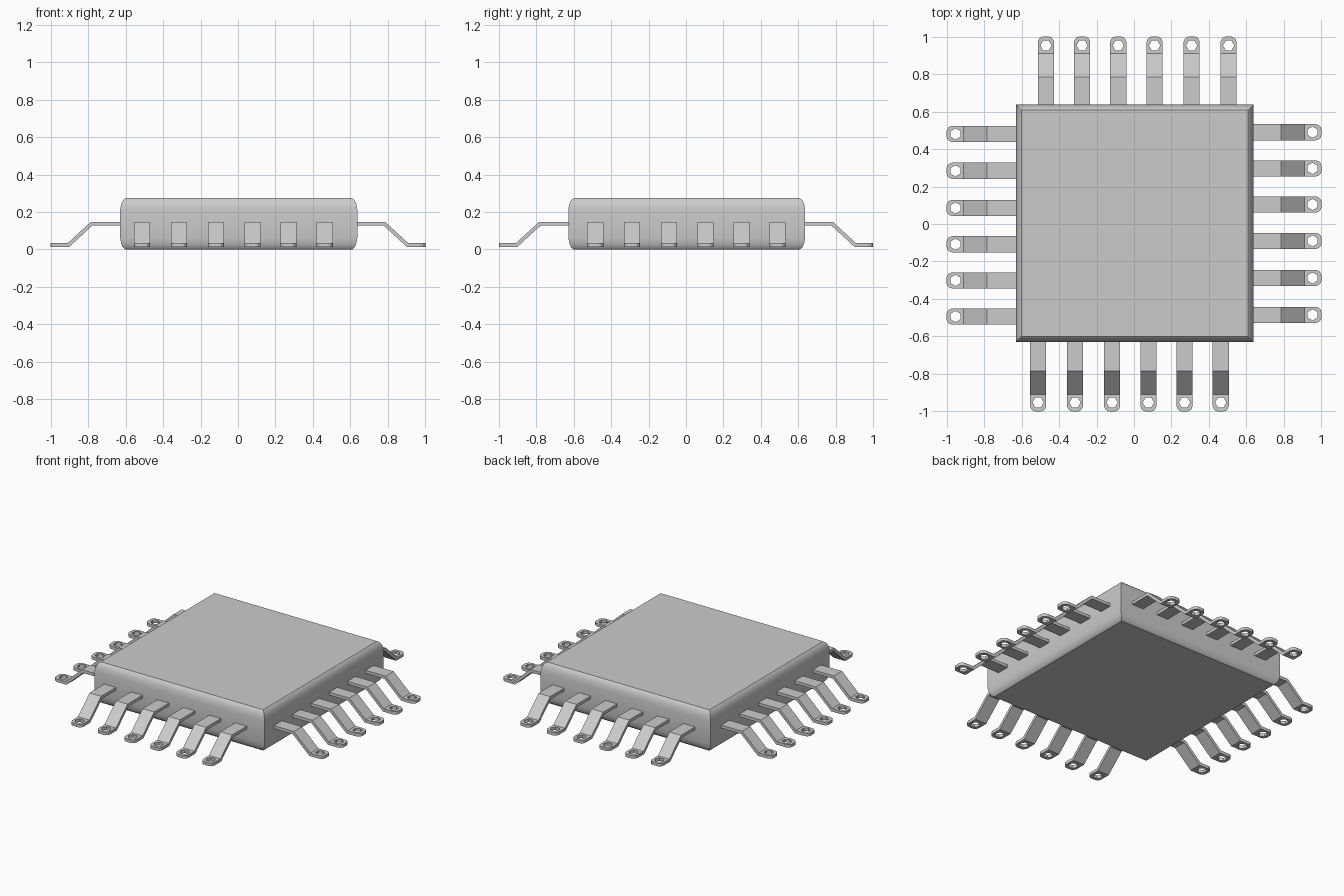
import bpy, bmesh, math
from mathutils import Matrix

if "Cube" in bpy.data.objects:
    bpy.data.objects.remove(bpy.data.objects["Cube"])


def make_object(name, bm):
    mesh = bpy.data.meshes.new(name)
    bm.to_mesh(mesh)
    bm.free()
    obj = bpy.data.objects.new(name, mesh)
    bpy.context.collection.objects.link(obj)
    return obj


# Chip body: square rings stacked along a softly rounded side profile (inset, z)
C, HALF = 0.004, 0.633
profile = [(0.028, 0.0), (0.016, 0.01), (0.006, 0.03), (0.0, 0.06),
           (0.0, 0.215), (0.006, 0.245), (0.016, 0.264), (0.028, 0.274)]
bm = bmesh.new()
rings = []
for inset, z in profile:
    r = HALF - inset
    rings.append([bm.verts.new((C + sx * r, C + sy * r, z))
                  for sx, sy in ((-1, -1), (1, -1), (1, 1), (-1, 1))])
for a, b in zip(rings, rings[1:]):
    for i in range(4):
        j = (i + 1) % 4
        bm.faces.new((a[i], a[j], b[j], b[i]))
bm.faces.new(rings[0][::-1])
bm.faces.new(rings[-1])
body = make_object("chip_body", bm)
bpy.context.view_layer.objects.active = body
body.select_set(True)
bpy.ops.object.shade_smooth_by_angle(angle=math.radians(30))

# Pin: bent sheet with a rounded foot and a hexagonal hole, pointing along +x
W, HI, LO = 0.043, 0.137, 0.024
bm = bmesh.new()
half = [(0.905, W), (0.972, W), (0.988, W - 0.006), (0.997, W - 0.016), (1.0, W - 0.026)]
outline = [(x, -y) for x, y in half] + half[::-1]
outer = [bm.verts.new((x, y, LO)) for x, y in outline]
hole = [bm.verts.new((0.953 + 0.03 * math.cos(math.radians(30 + 60 * i)),
                      0.03 * math.sin(math.radians(30 + 60 * i)), LO)) for i in range(6)]
edges = []
for loop in (outer, hole):
    edges += [bm.edges.new((loop[i], loop[(i + 1) % len(loop)])) for i in range(len(loop))]
bmesh.ops.triangle_fill(bm, edges=edges, use_beauty=True)
prev = (outer[0], outer[-1])
for x in (0.782, 0.6):
    pair = (bm.verts.new((x, -W, HI)), bm.verts.new((x, W, HI)))
    bm.faces.new((pair[0], prev[0], prev[1], pair[1]))
    prev = pair
bmesh.ops.recalc_face_normals(bm, faces=bm.faces)
pin = make_object("right_pin_1", bm)
pin_mesh = pin.data
bpy.data.objects.remove(pin)

# Six pins on each side; each row is shifted slightly along its edge
offsets = [-0.487, -0.290, -0.092, 0.102, 0.295, 0.488]
rows = [("right", 0.002), ("back", -0.018), ("left", 0.006), ("front", -0.025)]
for k, (side, shift) in enumerate(rows):
    for n, off in enumerate(offsets):
        obj = bpy.data.objects.new(f"{side}_pin_{n + 1}", pin_mesh)
        bpy.context.collection.objects.link(obj)
        obj.matrix_world = (Matrix.Rotation(k * math.pi / 2, 4, 'Z')
                            @ Matrix.Translation((0, off + shift, 0)))
        solid = obj.modifiers.new("thickness", 'SOLIDIFY')
        solid.thickness = 0.02
        solid.offset = 0
        solid.use_even_offset = True
